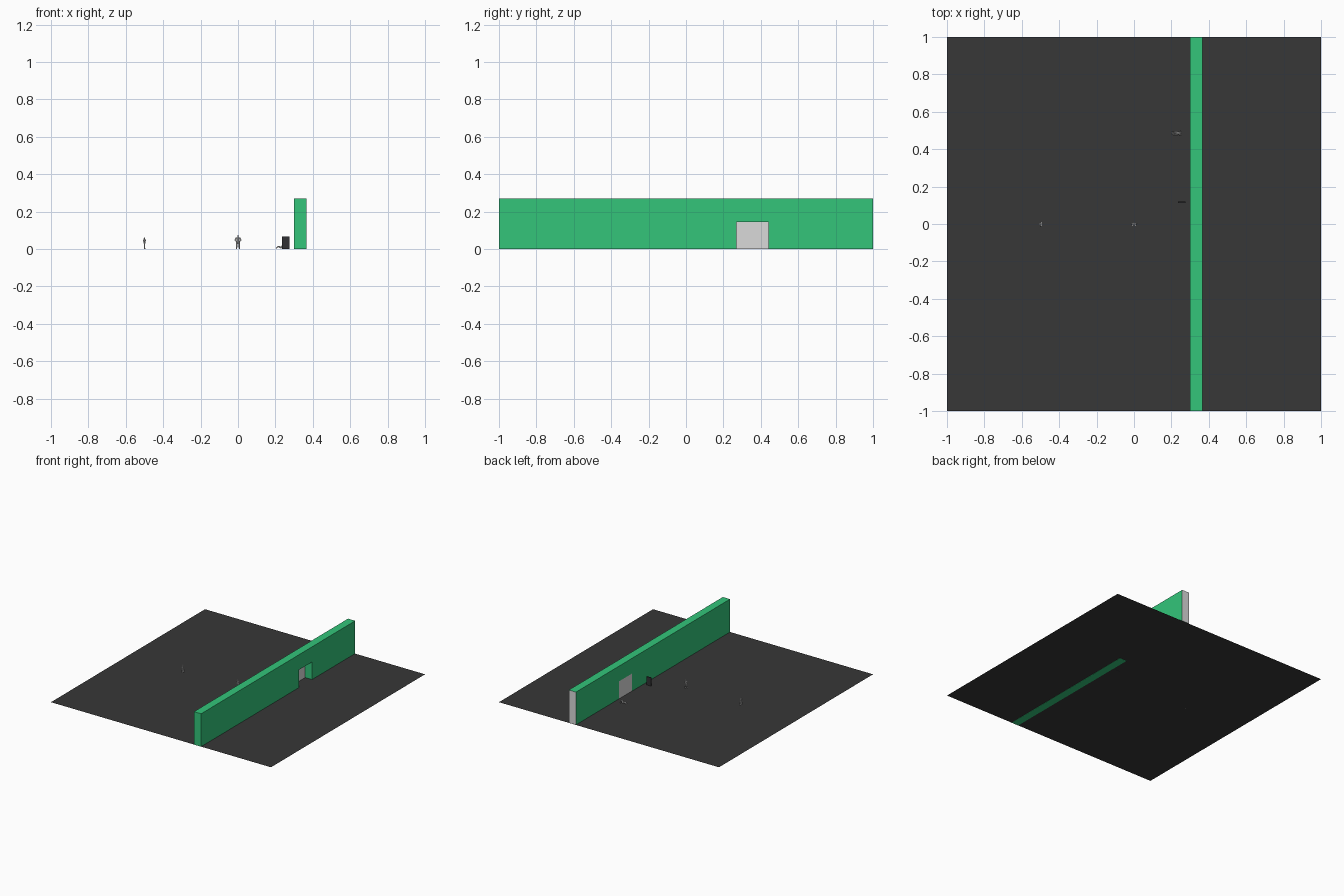
import bpy, bmesh, math
from mathutils import Vector, Matrix

if "Cube" in bpy.data.objects:
    bpy.data.objects.remove(bpy.data.objects["Cube"])


def material(name, rgb):
    m = bpy.data.materials.new(name)
    m.diffuse_color = (*rgb, 1)
    m.use_nodes = True
    m.node_tree.nodes["Principled BSDF"].inputs["Base Color"].default_value = m.diffuse_color
    return m


GREEN = material("wall green", (0.033, 0.56, 0.195))
DARK = material("ground charcoal", (0.038, 0.038, 0.038))
GREY = material("pale grey", (0.70, 0.70, 0.70))
BLACK = material("board black", (0.03, 0.03, 0.033))


def finish(name, bm, *mats):
    me = bpy.data.meshes.new(name)
    bm.to_mesh(me)
    bm.free()
    for m in mats:
        me.materials.append(m)
    ob = bpy.data.objects.new(name, me)
    bpy.context.collection.objects.link(ob)
    return ob


def add_box(bm, lo, hi):
    lo, hi = Vector(lo), Vector(hi)
    mat = Matrix.Translation((lo + hi) / 2) @ Matrix.Diagonal((*(hi - lo), 1))
    bmesh.ops.create_cube(bm, size=1, matrix=mat)


def box(name, lo, hi, *mats):
    bm = bmesh.new()
    add_box(bm, lo, hi)
    return finish(name, bm, *mats)


def limb(bm, a, b, r1, r2):
    a, b = Vector(a), Vector(b)
    rot = (b - a).to_track_quat('Z', 'Y').to_matrix().to_4x4()
    bmesh.ops.create_cone(bm, cap_ends=True, segments=8, radius1=r1, radius2=r2,
                          depth=(b - a).length,
                          matrix=Matrix.Translation((a + b) / 2) @ rot)


def ball(bm, c, r):
    bmesh.ops.create_uvsphere(bm, u_segments=10, v_segments=8, radius=r,
                              matrix=Matrix.Translation(c) @ Matrix.Diagonal((0.85, 1, 1.15, 1)))


# Ground sheet
bm = bmesh.new()
bmesh.ops.create_grid(bm, x_segments=1, y_segments=1, size=1)
finish("ground", bm, DARK)

# Long wall with a doorway, pale cap on its back end
X0, X1, H = 0.30, 0.365, 0.27
D0, D1, DH = 0.27, 0.44, 0.145
box("wall_front_length", (X0, -1, -0.001), (X1, D0, H), GREEN)
box("wall_over_door", (X0, D0, DH), (X1, D1, H), GREEN)
back = box("wall_back_length", (X0, D1, 0.001), (X1, 1, H), GREEN, GREY)
for p in back.data.polygons:
    if p.normal.y > 0.9:
        p.material_index = 1

# Door panel, flush with the left side of the wall
box("door_panel", (X0, D0, 0.001), (X0 + 0.003, D1, DH), GREY)

# Small black board standing by the wall
box("black_board", (0.235, 0.111, 0), (0.276, 0.119, 0.068), BLACK)


def standing_figure(name, loc, height, turn):
    """Person facing -y with hands on hips, one unit tall before scaling."""
    bm = bmesh.new()
    for s in (-1, 1):
        limb(bm, (s * 0.10, 0, 0.02), (s * 0.08, 0, 0.27), 0.035, 0.05)    # shin
        limb(bm, (s * 0.08, 0, 0.27), (s * 0.06, 0, 0.52), 0.05, 0.065)    # thigh
        add_box(bm, (s * 0.10 - 0.04, -0.11, 0), (s * 0.10 + 0.04, 0.04, 0.04))
        limb(bm, (s * 0.13, 0, 0.80), (s * 0.22, 0.02, 0.64), 0.035, 0.03)  # upper arm
        limb(bm, (s * 0.22, 0.02, 0.64), (s * 0.12, -0.05, 0.52), 0.03, 0.025)
    limb(bm, (0, 0, 0.48), (0, 0, 0.82), 0.09, 0.12)
    limb(bm, (0, 0, 0.80), (0, 0, 0.88), 0.04, 0.04)
    ball(bm, (0, 0, 0.925), 0.065)
    bm.transform(Matrix.Translation(loc) @ Matrix.Rotation(turn, 4, 'Z')
                 @ Matrix.Scale(height, 4))
    return finish(name, bm, GREY)


standing_figure("middle_figure", (0, 0, 0), 0.075, 0)
standing_figure("left_figure", (-0.5, 0, 0), 0.062, math.pi / 2)

# Figure resting on the floor, legs towards the left
bm = bmesh.new()
for s in (-1, 1):
    limb(bm, (0.203, s * 0.005, 0.004), (0.217, s * 0.005, 0.014), 0.0025, 0.0035)
    limb(bm, (0.217, s * 0.005, 0.014), (0.233, s * 0.004, 0.006), 0.0035, 0.0045)
    limb(bm, (0.245, s * 0.008, 0.022), (0.249, s * 0.010, 0.002), 0.0025, 0.002)
limb(bm, (0.233, 0, 0.006), (0.246, 0, 0.025), 0.006, 0.008)
ball(bm, (0.249, 0, 0.033), 0.005)
bm.transform(Matrix.Translation((0, 0.485, 0)))
finish("resting_figure", bm, GREY)
